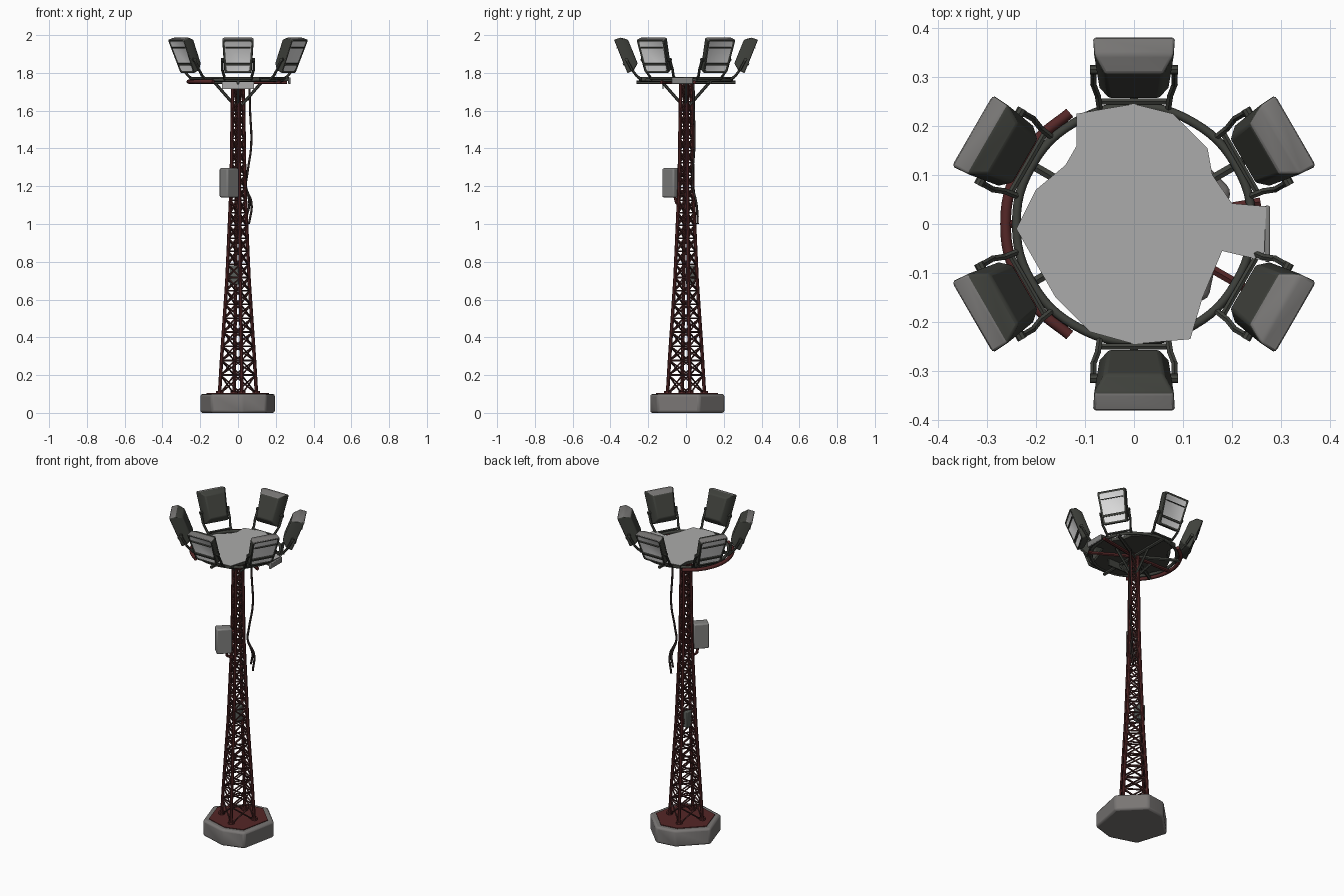
import bpy, bmesh, math
from mathutils import Vector, Matrix

cube = bpy.data.objects.get("Cube")
if cube:
    bpy.data.objects.remove(cube)


def material(name, r, g, b):
    m = bpy.data.materials.new(name)
    m.use_nodes = True
    m.diffuse_color = (r, g, b, 1)
    bsdf = m.node_tree.nodes["Principled BSDF"]
    bsdf.inputs["Base Color"].default_value = (r, g, b, 1)
    bsdf.inputs["Roughness"].default_value = 0.8
    return m


RED = material("dark red paint", 0.09, 0.02, 0.02)
BRACE = material("rusty brown", 0.062, 0.02, 0.019)
CONCRETE = material("concrete grey", 0.19, 0.18, 0.175)
DECK = material("pale deck grey", 0.41, 0.41, 0.405)
UNDER = material("dark metal", 0.05, 0.053, 0.045)
SHELL = material("lamp grey", 0.19, 0.185, 0.18)
LENS = material("lamp glass", 0.72, 0.72, 0.72)
CABLE = material("black cable", 0.025, 0.017, 0.016)
CABINET = material("cabinet grey", 0.22, 0.22, 0.215)
JUNCTION = material("green grey", 0.1, 0.11, 0.1)


def finish(name, bm, mats, bevel=0):
    bmesh.ops.recalc_face_normals(bm, faces=bm.faces)
    me = bpy.data.meshes.new(name)
    bm.to_mesh(me)
    bm.free()
    ob = bpy.data.objects.new(name, me)
    bpy.context.collection.objects.link(ob)
    for m in mats:
        me.materials.append(m)
    if bevel:
        mod = ob.modifiers.new("Bevel", "BEVEL")
        mod.width, mod.segments, mod.limit_method = bevel, 2, "ANGLE"
    bpy.ops.object.select_all(action="DESELECT")
    ob.select_set(True)
    bpy.context.view_layer.objects.active = ob
    bpy.ops.object.shade_smooth_by_angle(angle=math.radians(40))


def rod(bm, a, b, r, sides=6):
    a, b = Vector(a), Vector(b)
    d = b - a
    mat = Matrix.Translation((a + b) / 2) @ d.to_track_quat("Z", "Y").to_matrix().to_4x4()
    bmesh.ops.create_cone(bm, cap_ends=True, segments=sides, radius1=r, radius2=r,
                          depth=d.length, matrix=mat)


def chain(bm, points, r, sides=6):
    for a, b in zip(points, points[1:]):
        rod(bm, a, b, r, sides)


def box(bm, size, matrix):
    bmesh.ops.create_cube(bm, size=1, matrix=matrix @ Matrix.Diagonal((*size, 1)))


def curve(name, points, r, mat, cyclic=False):
    cu = bpy.data.curves.new(name, "CURVE")
    cu.dimensions, cu.bevel_depth, cu.bevel_resolution = "3D", r, 2
    cu.resolution_u, cu.use_fill_caps = 6, True
    sp = cu.splines.new("BEZIER")
    sp.bezier_points.add(len(points) - 1)
    for p, co in zip(sp.bezier_points, points):
        p.co, p.handle_left_type, p.handle_right_type = co, "AUTO", "AUTO"
    sp.use_cyclic_u = cyclic
    cu.materials.append(mat)
    ob = bpy.data.objects.new(name, cu)
    bpy.context.collection.objects.link(ob)


def prism(bm, outline, z0, z1):
    face = bm.faces.new([bm.verts.new((x, y, z0)) for x, y in outline])
    top = bmesh.ops.extrude_face_region(bm, geom=[face])["geom"]
    bmesh.ops.translate(bm, vec=(0, 0, z1 - z0),
                        verts=[v for v in top if isinstance(v, bmesh.types.BMVert)])
    bmesh.ops.recalc_face_normals(bm, faces=bm.faces)


def polar(r, deg, z):
    t = math.radians(deg)
    return Vector((r * math.cos(t), r * math.sin(t), z))


# Concrete foot with a painted top
diag = [(0.19, -0.1), (0.19, 0.09), (0.0, 0.215), (-0.12, 0.15),
        (-0.2, 0.0), (-0.11, -0.175), (0.09, -0.175)]
foot = [((u + v) / math.sqrt(2), (u - v) / math.sqrt(2)) for u, v in diag]
bm = bmesh.new()
prism(bm, foot, 0, 0.1)
finish("concrete_foot", bm, [CONCRETE], bevel=0.012)
bm = bmesh.new()
prism(bm, [(x * 0.83, y * 0.83) for x, y in foot], 0.09, 0.104)
finish("foot_top_plate", bm, [RED])

# Lattice tower
PROFILE = [(0.1, 0.1), (0.3, 0.088), (0.7, 0.06), (1.2, 0.037), (1.77, 0.028)]


def leg(i, z):
    for (z0, r0), (z1, r1) in zip(PROFILE, PROFILE[1:]):
        if z <= z1:
            break
    r = r0 + (r1 - r0) * (z - z0) / (z1 - z0)
    return polar(r, 12 + 90 * i, z)


bm = bmesh.new()
for i in range(4):
    chain(bm, [leg(i, z) for z, _ in PROFILE], 0.0095, 8)
    rod(bm, leg(i, 0.1), leg(i, 0.115), 0.02, 8)
finish("tower_legs", bm, [RED])

levels = [0.1, 0.2]
while levels[-1] < 1.7:
    levels.append(levels[-1] + 0.058 + 0.2 * leg(0, levels[-1]).xy.length)
levels[-1] = 1.76
bm = bmesh.new()
for z0, z1 in zip(levels, levels[1:]):
    for i in range(4):
        rod(bm, leg(i, z0), leg(i + 1, z1), 0.0045, 5)
        rod(bm, leg(i + 1, z0), leg(i, z1), 0.0045, 5)
        rod(bm, leg(i, z1), leg(i + 1, z1), 0.0048, 5)
finish("tower_braces", bm, [BRACE])

# Deck with torn outline, pale above and dark below
outline = [(-0.24, -0.01), (-0.2, 0.07), (-0.14, 0.12), (-0.117, 0.16), (-0.117, 0.225),
           (-0.06, 0.235), (0, 0.245), (0.08, 0.225), (0.15, 0.155), (0.16, 0.1),
           (0.2, 0.042), (0.27, 0.036), (0.265, -0.075), (0.18, -0.055),
           (0.14, -0.15), (0.115, -0.235), (0, -0.245), (-0.09, -0.22), (-0.16, -0.15)]
bm = bmesh.new()
prism(bm, outline, 1.758, 1.778)
bm.normal_update()
for f in bm.faces:
    f.material_index = 0 if f.normal.z > 0.5 else 1
finish("deck", bm, [DECK, UNDER])
bm = bmesh.new()
box(bm, (0.012, 0.115, 0.035), Matrix.Translation((0.272, -0.02, 1.758)))
finish("deck_tab_edge", bm, [CABINET], bevel=0.004)
# Fascia under the deck front, pale outside
bm = bmesh.new()
prism(bm, [(-0.085, -0.125), (0.085, -0.125), (0.085, -0.118), (-0.085, -0.118)], 1.715, 1.76)
bm.normal_update()
for f in bm.faces:
    f.material_index = 0 if f.normal.y < -0.5 else 1
finish("front_fascia", bm, [DECK, UNDER])

# Rim, red arc on the right-hand side, beams and struts below the deck
curve("deck_rim", [polar(0.24, a, 1.762) for a in range(0, 360, 30)], 0.009, UNDER, True)
curve("red_ring_arc", [polar(0.262, a, 1.754) for a in range(120, 241, 20)], 0.011, RED)
for name, angles, mat in (("red_beams", (-30, 10, 180), RED),
                          ("dark_beams", (30, 90, 150, 210, 270), UNDER)):
    bm = bmesh.new()
    for a in angles:
        rod(bm, (0, 0, 1.75), polar(0.262, a, 1.75), 0.01)
    finish(name, bm, [mat])
bm = bmesh.new()
for k in range(4):
    rod(bm, polar(0.02, 90 * k, 1.63), polar(0.13, 90 * k, 1.756), 0.008)
finish("diagonal_struts", bm, [UNDER])

# Six floodlights facing out and down
W, H = 0.168, 0.192


def rect(bm, w, h, y):
    return [bm.verts.new((sx * w / 2 * (0.93 + 0.07 * sz), y, sz * h / 2))
            for sx, sz in ((-1, -1), (1, -1), (1, 1), (-1, 1))]


tilt = Matrix.Translation((0, -0.348, 1.886)) @ Matrix.Rotation(math.radians(22), 4, "X")
for k in range(6):
    spin = Matrix.Rotation(math.radians(60 * k), 4, "Z")
    place = spin @ tilt
    # Housing: grey top, dark sides and back, inset glass
    bm = bmesh.new()
    loops = [rect(bm, W, H, 0), rect(bm, W * 0.97, H * 0.97, 0.04), rect(bm, 0.12, 0.135, 0.072)]
    glass = bm.faces.new(loops[0])
    bm.faces.new(loops[-1])
    for a, b in zip(loops, loops[1:]):
        for i in range(4):
            j = (i + 1) % 4
            f = bm.faces.new((a[i], a[j], b[j], b[i]))
            if i == 2 and (a is loops[0] or k in (1, 2, 3)):
                f.material_index = 1
    bmesh.ops.recalc_face_normals(bm, faces=bm.faces)
    bmesh.ops.inset_region(bm, faces=[glass], thickness=0.017, depth=-0.006)
    glass.material_index = 2
    bm.transform(place)
    finish(f"lamp_housing_{k + 1}", bm, [UNDER, SHELL, LENS], bevel=0.006)
    # Bars across the glass
    bm = bmesh.new()
    for z, t in ((-0.045, 0.012), (0.05, 0.004)):
        box(bm, (W - 0.035, 0.008, t), place @ Matrix.Translation((0, 0.002, z)))
    finish(f"lamp_bars_{k + 1}", bm, [UNDER])
    # Yoke with pivots
    bm = bmesh.new()
    for s in (-1, 1):
        path = [(s * 0.083, -0.315, 1.87), (s * 0.083, -0.285, 1.815),
                (s * 0.074, -0.262, 1.785), (s * 0.07, -0.236, 1.765)]
        chain(bm, [spin @ Vector(p) for p in path], 0.007)
        rod(bm, spin @ Vector((s * 0.07, -0.315, 1.87)),
            spin @ Vector((s * 0.09, -0.315, 1.87)), 0.01, 8)
    rod(bm, spin @ Vector((-0.074, -0.25, 1.772)), spin @ Vector((0.074, -0.25, 1.772)), 0.007)
    finish(f"lamp_yoke_{k + 1}", bm, [UNDER])

# Control cabinet and its bracket
turn = Matrix.Rotation(math.radians(45), 4, "Z")
bm = bmesh.new()
box(bm, (0.088, 0.062, 0.155), Matrix.Translation((-0.047, -0.075, 1.218)) @ turn)
finish("control_cabinet", bm, [CABINET], bevel=0.008)
bm = bmesh.new()
for z in (1.17, 1.26):
    rod(bm, (0, -0.01, z), (-0.04, -0.05, z), 0.01)
chain(bm, [(-0.04, -0.06, 1.15), (-0.04, -0.05, 1.11), (-0.01, -0.02, 1.09)], 0.008)
finish("cabinet_bracket", bm, [RED])

# Small junction box lower on the tower
bm = bmesh.new()
box(bm, (0.048, 0.048, 0.1), Matrix.Translation((-0.02, 0.024, 0.73)))
finish("junction_box", bm, [JUNCTION], bevel=0.005)

# Hanging cables
for n, (dx, end) in enumerate(((0, 1.0), (-0.012, 1.04))):
    pts = [(0.06, 0.04, 1.76), (0.064, 0.042, 1.6), (0.07, 0.045, 1.42), (0.05, 0.035, 1.27),
           (0.042, 0.035, 1.2), (0.072 + dx, 0.055, 1.11), (0.058 + dx, 0.062, end)]
    curve(f"cable_{n + 1}", pts, 0.006, CABLE)
